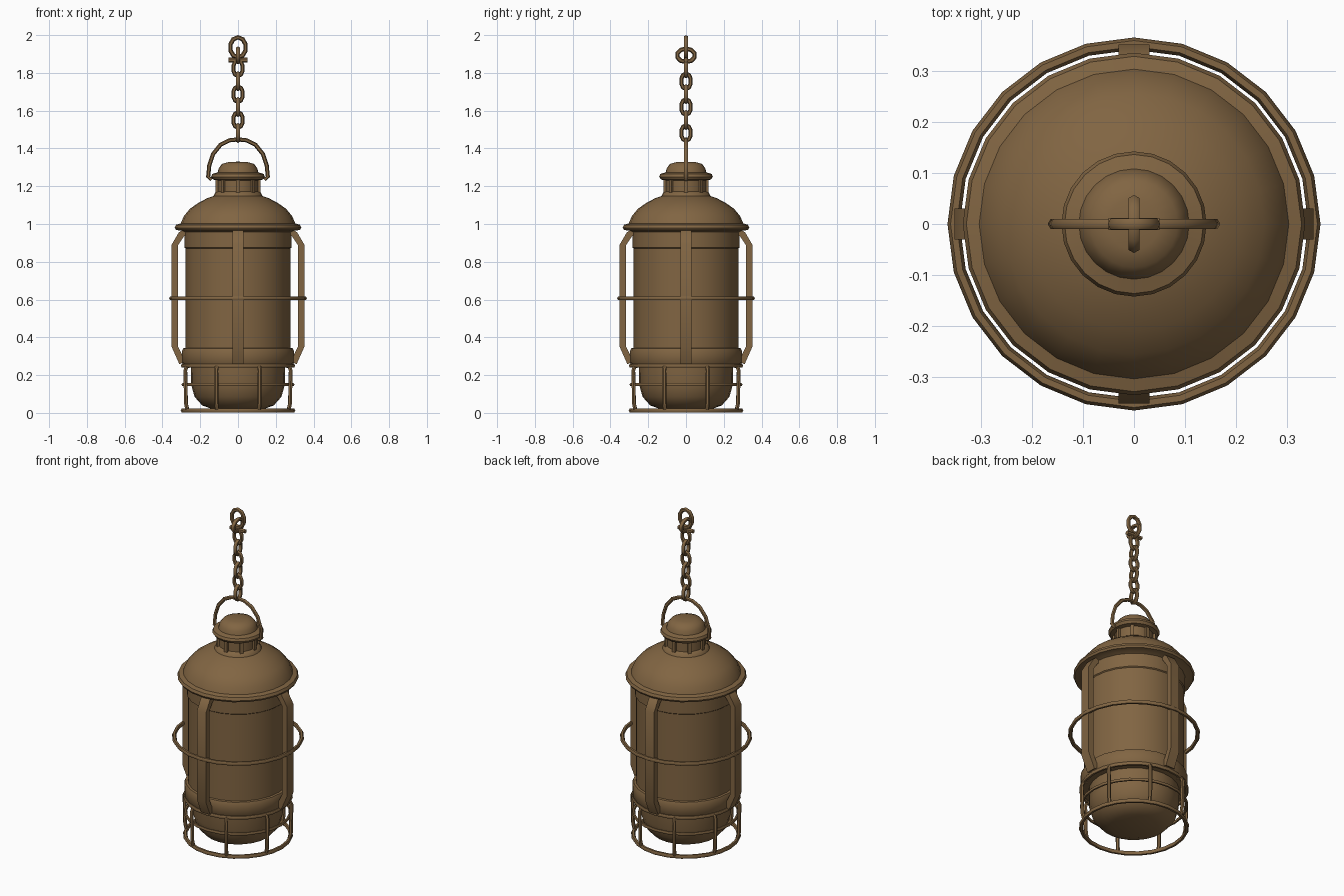
import bpy, math
from mathutils import Vector, Matrix

if "Cube" in bpy.data.objects:
    bpy.data.objects.remove(bpy.data.objects["Cube"])

brown = bpy.data.materials.new("aged brown metal")
brown.diffuse_color = (0.22, 0.13, 0.055, 1)
brown.use_nodes = True
brown.node_tree.nodes["Principled BSDF"].inputs["Base Color"].default_value = brown.diffuse_color


def make(name, verts, faces, angle=40):
    me = bpy.data.meshes.new(name)
    me.from_pydata([tuple(v) for v in verts], [], faces)
    me.materials.append(brown)
    ob = bpy.data.objects.new(name, me)
    bpy.context.collection.objects.link(ob)
    bpy.ops.object.select_all(action='DESELECT')
    ob.select_set(True)
    bpy.context.view_layer.objects.active = ob
    bpy.ops.object.mode_set(mode='EDIT')
    bpy.ops.mesh.select_all(action='SELECT')
    bpy.ops.mesh.remove_doubles(threshold=0.0001)
    bpy.ops.mesh.normals_make_consistent(inside=False)
    bpy.ops.object.mode_set(mode='OBJECT')
    bpy.ops.object.shade_smooth_by_angle(angle=math.radians(angle))
    return ob


def lathe(name, profile, n=24):
    verts, faces = [], []
    for r, z in profile:
        for i in range(n):
            a = 2 * math.pi * i / n
            verts.append((r * math.cos(a), r * math.sin(a), z))
    for k in range(len(profile) - 1):
        for i in range(n):
            j = (i + 1) % n
            faces.append((k*n + i, k*n + j, (k+1)*n + j, (k+1)*n + i))
    return make(name, verts, faces)


def sweep(path, normal, section, closed=False):
    """Sweep a section (side, normal offsets) along a planar path."""
    path, normal = [Vector(p) for p in path], Vector(normal)
    n, m = len(path), len(section)
    verts, faces = [], []
    for i, p in enumerate(path):
        a = path[(i - 1) % n] if closed or i else p
        b = path[(i + 1) % n] if closed or i < n - 1 else p
        side = (b - a).normalized().cross(normal)
        verts += [p + side * s + normal * t for s, t in section]
    for i in range(n if closed else n - 1):
        k = (i + 1) % n
        for j in range(m):
            l = (j + 1) % m
            faces.append((i*m + j, i*m + l, k*m + l, k*m + j))
    if not closed:
        faces += [tuple(range(m)), tuple(range((n-1)*m, n*m))]
    return verts, faces


def round_sec(r, n=6):
    return [(r * math.cos(2*math.pi*i/n), r * math.sin(2*math.pi*i/n)) for i in range(n)]


def box_sec(w, t):
    return [(-t/2, -w/2), (t/2, -w/2), (t/2, w/2), (-t/2, w/2)]


def spun(name, part, count, offset=0):
    """Repeat a swept part around the z axis."""
    verts, faces = [], []
    for i in range(count):
        rot = Matrix.Rotation(offset + 2 * math.pi * i / count, 3, 'Z')
        base = len(verts)
        verts += [rot @ v for v in part[0]]
        faces += [tuple(base + k for k in f) for f in part[1]]
    return make(name, verts, faces)


def hoop(name, r, z, thick, n=24):
    pts = [(r * math.cos(2*math.pi*i/n), r * math.sin(2*math.pi*i/n), z) for i in range(n)]
    return make(name, *sweep(pts, (0, 0, 1), round_sec(thick), True), angle=60)


def link(name, z, w, h, thick, facing_front, n=10):
    """Oval chain link with outer half sizes w and h."""
    pts = []
    for i in range(n):
        a = 2 * math.pi * (i + 0.5) / n
        u = (w - thick) * math.cos(a)
        v = z + (h - thick) * math.sin(a)
        pts.append((u, 0, v) if facing_front else (0, u, v))
    nor = (0, 1, 0) if facing_front else (1, 0, 0)
    return make(name, *sweep(pts, nor, round_sec(thick), True), angle=60)


# Lantern body, from the bowl up
lathe("bowl", [(0, 0.015), (0.13, 0.018), (0.19, 0.04), (0.23, 0.085), (0.248, 0.15), (0.25, 0.26)])
lathe("base_collar", [(0.24, 0.245), (0.285, 0.25), (0.297, 0.265), (0.297, 0.325), (0.29, 0.342), (0.27, 0.345)])
lathe("glass", [(0.277, 0.335), (0.277, 0.88)])
lathe("upper_band", [(0.277, 0.87), (0.283, 0.875), (0.283, 0.97)])

# Domed roof with neck and top knob
lathe("roof", [(0.27, 0.95), (0.30, 0.965), (0.328, 0.968), (0.335, 0.98), (0.328, 0.996),
               (0.303, 1.003), (0.288, 1.04), (0.255, 1.08), (0.21, 1.112), (0.16, 1.138),
               (0.13, 1.148), (0.122, 1.165), (0.107, 1.172), (0.107, 1.24)])
lathe("knob", [(0.10, 1.23), (0.132, 1.235), (0.142, 1.25), (0.136, 1.265), (0.108, 1.273),
               (0.102, 1.295), (0.085, 1.318), (0.05, 1.328), (0, 1.33)])
spun("neck_ribs", sweep([(0.11, 0, 1.165), (0.11, 0, 1.238)], (0, 1, 0), box_sec(0.02, 0.018)), 8)

# Four flat uprights and the guard hoop around them
spun("uprights", sweep([(0.275, 0, 0.96), (0.30, 0, 0.945), (0.334, 0, 0.89), (0.334, 0, 0.35),
                        (0.295, 0, 0.265)], (0, 1, 0), box_sec(0.06, 0.034)), 4)
hoop("guard_hoop", 0.353, 0.607, 0.012)

# Lower cage
hoop("cage_top_hoop", 0.292, 0.25, 0.011)
hoop("cage_middle_hoop", 0.29, 0.15, 0.009)
hoop("cage_bottom_hoop", 0.292, 0.013, 0.012)
spun("cage_bars", sweep([(0.27, 0, 0.252), (0.293, 0, 0.246), (0.302, 0, 0.225), (0.298, 0, 0.05),
                         (0.29, 0, 0.015)], (0, 1, 0), round_sec(0.011)), 8, math.pi / 8)

# Carrying bail
half = [(0.14, 1.235), (0.158, 1.25), (0.152, 1.31), (0.132, 1.37), (0.092, 1.42), (0.045, 1.443)]
arc = [(-x, 0, z) for x, z in half] + [(0, 0, 1.448)] + [(x, 0, z) for x, z in reversed(half)]
make("bail", *sweep(arc, (0, 1, 0), round_sec(0.011)), angle=60)

# Chain of alternating links, ending in two larger rings
for i in range(6):
    link(f"chain_link_{i + 1}", 1.482 + 0.0685 * i, 0.037, 0.053, 0.011, i % 2 == 1)
link("side_ring", 1.893, 0.06, 0.047, 0.012, False)
link("top_ring", 1.935, 0.054, 0.065, 0.012, True)
make("ring_pin", *sweep([(-0.05, 0, 1.868), (0.05, 0, 1.868)], (0, 1, 0), round_sec(0.013)))
